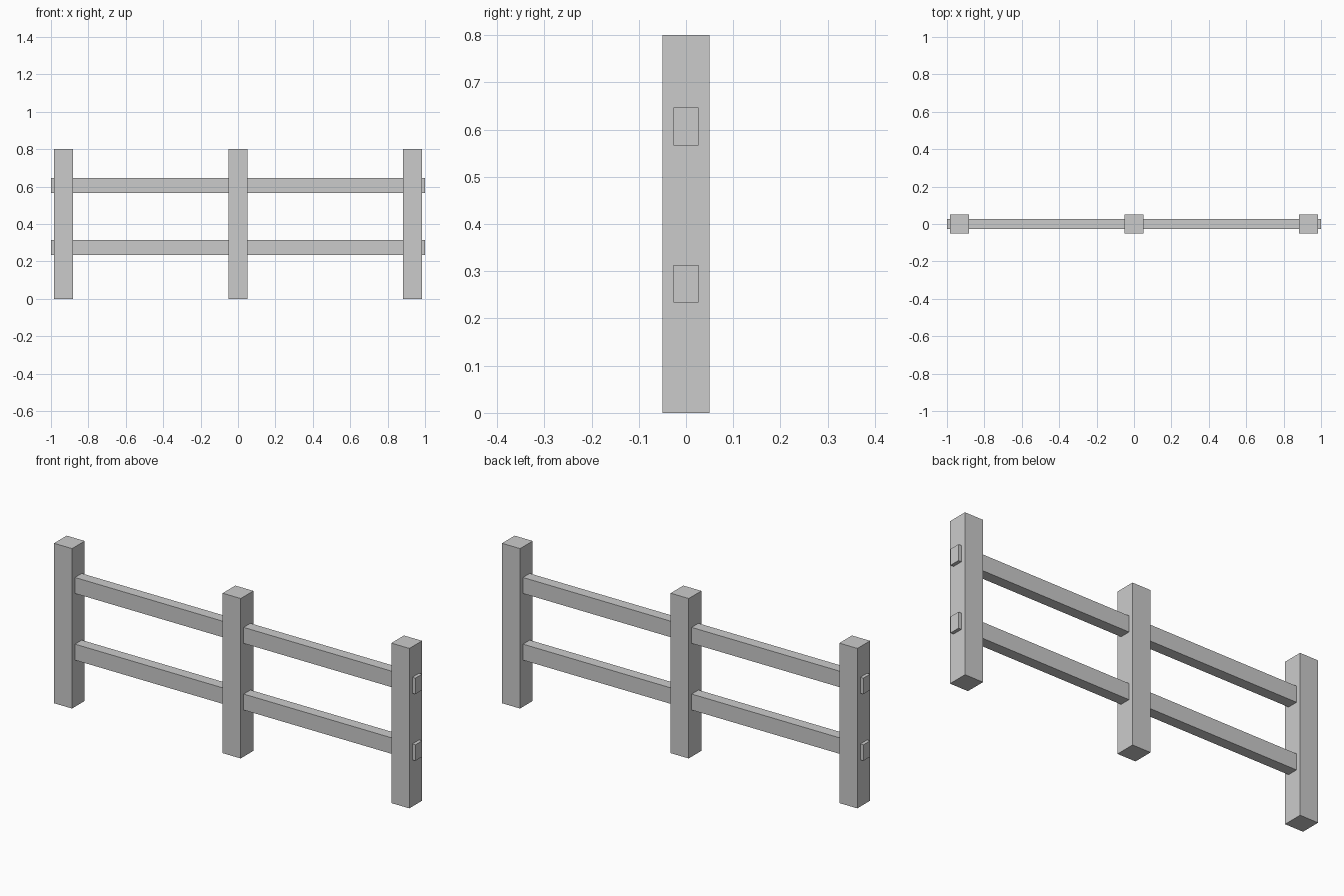
import bpy

if "Cube" in bpy.data.objects:
    bpy.data.objects.remove(bpy.data.objects["Cube"])


def box(name, size, center):
    bpy.ops.mesh.primitive_cube_add(size=1, location=center)
    obj = bpy.context.object
    obj.name = name
    obj.scale = size
    bpy.ops.object.transform_apply(location=False, rotation=False, scale=True)
    return obj


# Square upright posts
post_height = 0.8
for name, x in (("left_post", -0.9333), ("middle_post", 0), ("right_post", 0.9333)):
    box(name, (0.1, 0.1, post_height), (x, 0, post_height / 2))

# Horizontal rails running through the posts, ends poking out
for name, z in (("lower_rail", 0.2733), ("upper_rail", 0.6067)):
    box(name, (2, 0.0533, 0.08), (0, 0, z))
